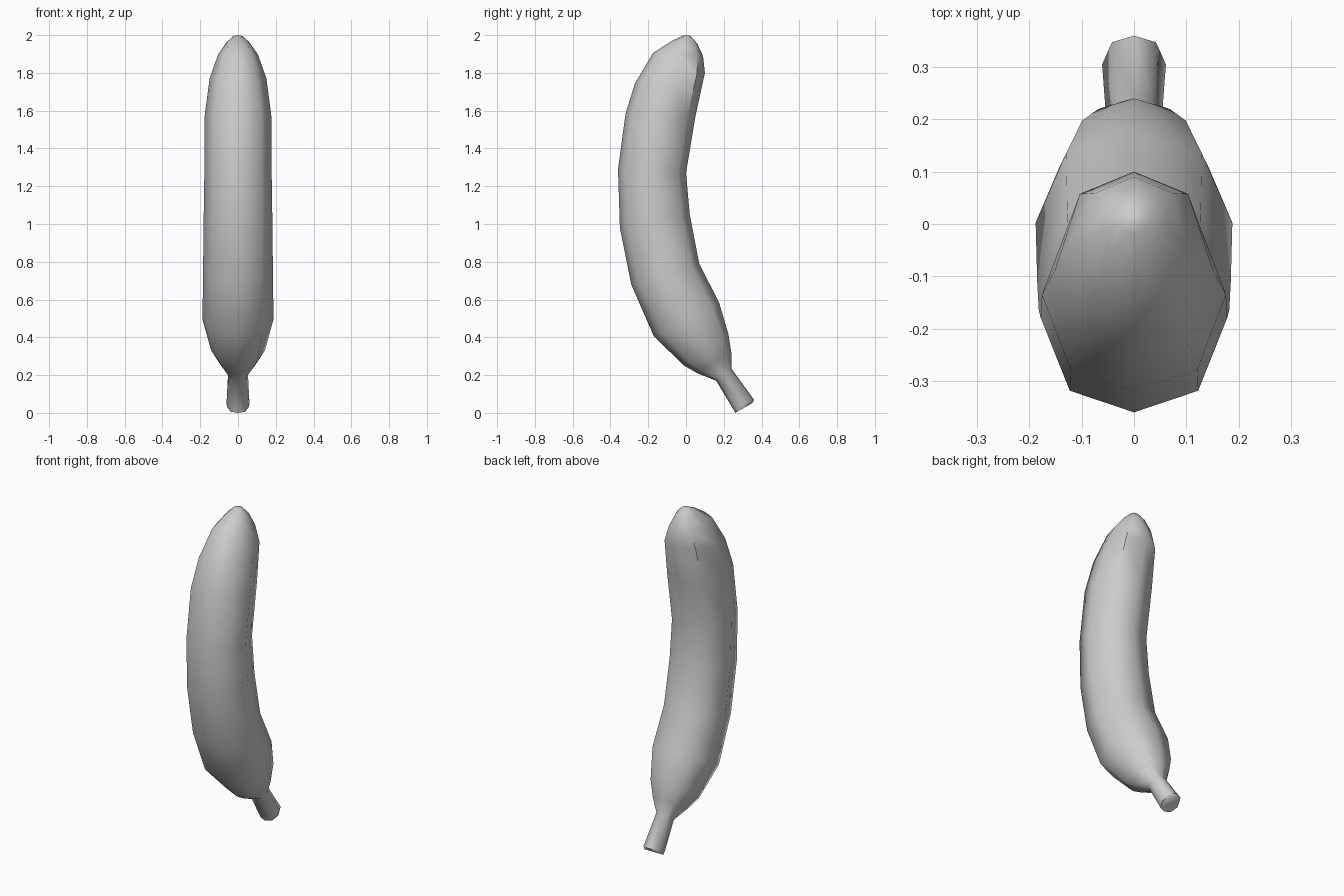
import bpy
import bmesh
from math import radians

cube = bpy.data.objects.get("Cube")
if cube:
    bpy.data.objects.remove(cube, do_unlink=True)

peel = bpy.data.materials.new("pale_grey")
peel.use_nodes = True
colour = (0.6, 0.6, 0.6, 1)
peel.diffuse_color = colour
peel.node_tree.nodes["Principled BSDF"].inputs["Base Color"].default_value = colour

# Rings from tip to stem: front y, front z, back y, back z, half width
RINGS = [
    (-0.02, 1.995, 0.025, 1.995, 0.025),
    (-0.075, 1.97, 0.06, 1.955, 0.06),
    (-0.175, 1.905, 0.09, 1.89, 0.105),
    (-0.27, 1.745, 0.10, 1.80, 0.15),
    (-0.32, 1.585, 0.05, 1.57, 0.176),
    (-0.36, 1.29, 0.0, 1.27, 0.178),
    (-0.35, 0.98, 0.02, 1.05, 0.182),
    (-0.29, 0.68, 0.07, 0.79, 0.185),
    (-0.17, 0.405, 0.175, 0.585, 0.188),
    (-0.01, 0.25, 0.225, 0.415, 0.143),
    (0.06, 0.21, 0.24, 0.32, 0.10),
    (0.16, 0.17, 0.24, 0.235, 0.053),
    (0.25, 0.02, 0.36, 0.07, 0.061),
    (0.26, 0.0, 0.353, 0.053, 0.054),
]

# Eight-sided section: sideways and front-to-back factors
SECTION = [(0, -1), (0.69, -0.77), (1, 0), (0.69, 0.77),
           (0, 1), (-0.69, 0.77), (-1, 0), (-0.69, -0.77)]

# Curved fruit body and stem as one lofted skin
bm = bmesh.new()
loops = []
for fy, fz, by, bz, w in RINGS:
    loops.append([bm.verts.new((s * w,
                                (fy + by) / 2 + t * (by - fy) / 2,
                                (fz + bz) / 2 + t * (bz - fz) / 2))
                  for s, t in SECTION])
for a, b in zip(loops, loops[1:]):
    for i in range(len(SECTION)):
        j = (i + 1) % len(SECTION)
        bm.faces.new((a[i], a[j], b[j], b[i]))

# Tip point and flat stem end
tip = bm.verts.new((0, 0.003, 2.0))
for i in range(len(SECTION)):
    bm.faces.new((tip, loops[0][i], loops[0][(i + 1) % len(SECTION)]))
bm.faces.new(loops[-1])
bmesh.ops.recalc_face_normals(bm, faces=bm.faces)

mesh = bpy.data.meshes.new("curved_fruit")
bm.to_mesh(mesh)
bm.free()
mesh.materials.append(peel)
fruit = bpy.data.objects.new("curved_fruit", mesh)
bpy.context.collection.objects.link(fruit)

bpy.ops.object.select_all(action="DESELECT")
fruit.select_set(True)
bpy.context.view_layer.objects.active = fruit
bpy.ops.object.shade_smooth_by_angle(angle=radians(50))
